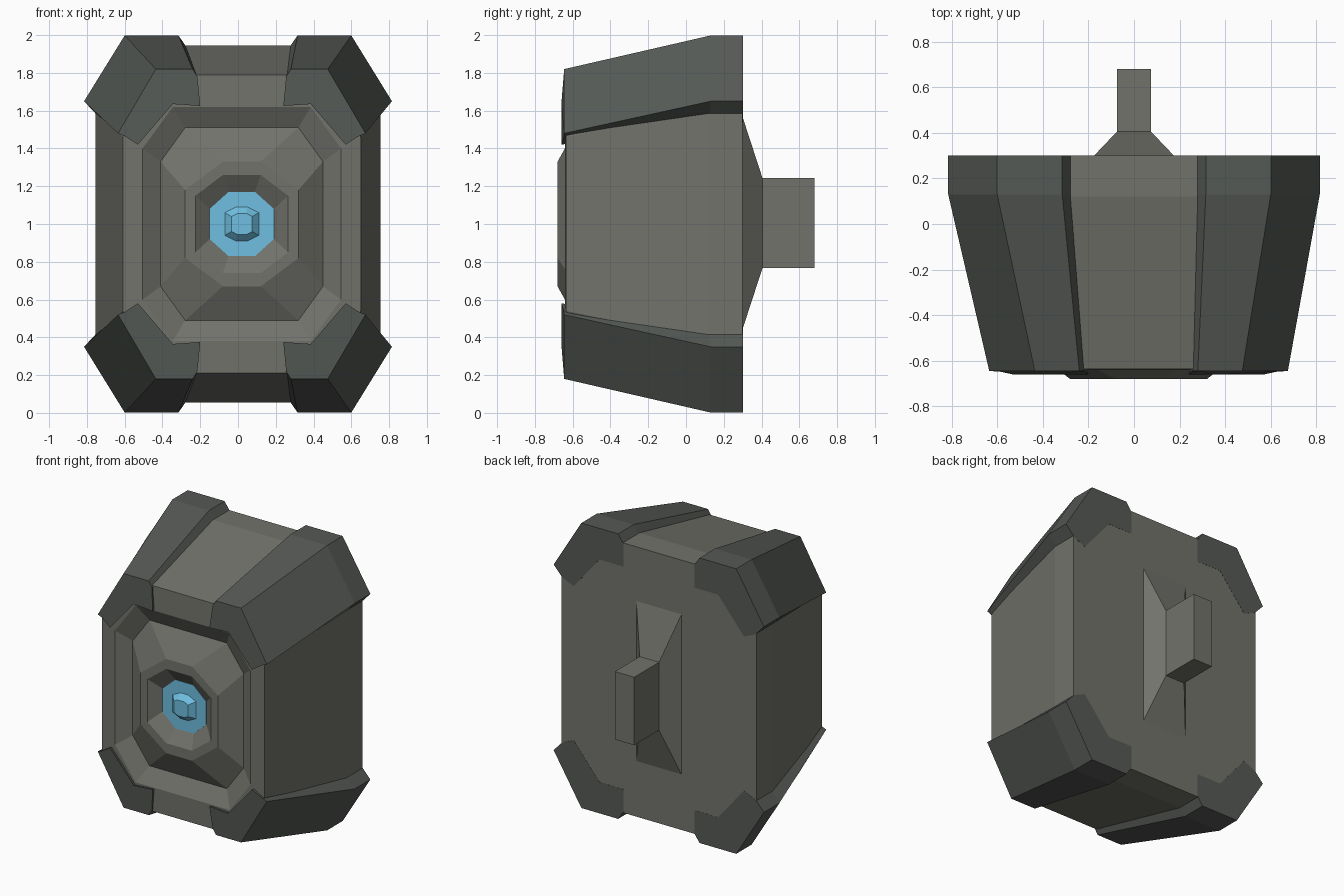
import bpy, bmesh

if "Cube" in bpy.data.objects:
    bpy.data.objects.remove(bpy.data.objects["Cube"])


def material(name, rgb):
    m = bpy.data.materials.new(name)
    m.diffuse_color = (*rgb, 1)
    m.use_nodes = True
    m.node_tree.nodes["Principled BSDF"].inputs["Base Color"].default_value = m.diffuse_color
    return m


stone = material("stone_grey", (0.17, 0.17, 0.15))
dark = material("dark_grey", (0.09, 0.10, 0.09))
glow = material("light_blue", (0.16, 0.52, 0.75))


def loft(name, rings, mat):
    """Skin a list of equal-length point rings and cap both ends."""
    bm = bmesh.new()
    loops = [[bm.verts.new(p) for p in ring] for ring in rings]
    n = len(loops[0])
    for a, b in zip(loops, loops[1:]):
        for i in range(n):
            j = (i + 1) % n
            bm.faces.new((a[i], a[j], b[j], b[i]))
    bm.faces.new(loops[0][::-1])
    bm.faces.new(loops[-1])
    bmesh.ops.recalc_face_normals(bm, faces=bm.faces)
    mesh = bpy.data.meshes.new(name)
    bm.to_mesh(mesh)
    bm.free()
    mesh.materials.append(mat)
    obj = bpy.data.objects.new(name, mesh)
    bpy.context.collection.objects.link(obj)
    return obj


def octagon(y, cx, hx, hz, ex, ez):
    """Octagon: half sizes hx, hz; half lengths ex, ez of its straight edges."""
    pts = [(hx, -ez), (hx, ez), (ex, hz), (-ex, hz),
           (-hx, ez), (-hx, -ez), (-ex, -hz), (ex, -hz)]
    return [(cx + x, y, 1 + z) for x, z in pts]


def rect(y, hx, hz):
    return [(x * hx, y, 1.005 + z * hz) for x, z in ((-1, -1), (1, -1), (1, 1), (-1, 1))]


# Tapered body with recessed face and raised central collar
loft("body", [octagon(*r) for r in (
    (0.30, 0.00, 0.755, 0.945, 0.57, 0.62),
    (0.12, 0.00, 0.755, 0.945, 0.57, 0.62),
    (-0.635, 0.02, 0.63, 0.79, 0.43, 0.46),
    (-0.64, 0.02, 0.525, 0.62, 0.365, 0.40),
    (-0.58, 0.02, 0.43, 0.51, 0.30, 0.33),
    (-0.68, 0.02, 0.30, 0.33, 0.10, 0.18),
    (-0.68, 0.02, 0.245, 0.26, 0.10, 0.15),
    (-0.62, 0.02, 0.17, 0.17, 0.07, 0.08))], stone)

# Glowing lens with its small raised stud
loft("lens", [octagon(*r) for r in (
    (-0.60, 0.02, 0.17, 0.17, 0.07, 0.08),
    (-0.623, 0.02, 0.17, 0.17, 0.07, 0.08),
    (-0.623, 0.02, 0.09, 0.09, 0.03, 0.06),
    (-0.66, 0.02, 0.055, 0.055, 0.025, 0.04))], glow)

# Corner armour: outer edge, then inner edge, as (x, z) from the centre
back = [(0.275, 0.94), (0.315, 0.998), (0.60, 0.998), (0.815, 0.65),
        (0.75, 0.58), (0.66, 0.54), (0.46, 0.78), (0.275, 0.78)]
front = [(0.235, 0.78), (0.26, 0.82), (0.455, 0.82), (0.655, 0.48),
         (0.62, 0.465), (0.55, 0.42), (0.365, 0.635), (0.22, 0.625)]
front_y = [-0.645] * 5 + [-0.66] * 3
for sx, side in ((-1, "left"), (1, "right")):
    for sz, level in ((-1, "lower"), (1, "upper")):
        rings = [[(sx * x, y, 1 + sz * z) for x, z in back] for y in (0.301, 0.13)]
        rings.append([(0.02 + sx * x, y, 1 + sz * z) for (x, z), y in zip(front, front_y)])
        loft(f"{level}_{side}_corner_guard", rings, dark)

# Rear mount: flared base and rectangular post
loft("rear_mount", [rect(0.28, 0.18, 0.57), rect(0.30, 0.175, 0.56),
                    rect(0.405, 0.075, 0.238), rect(0.68, 0.075, 0.238)], stone)
